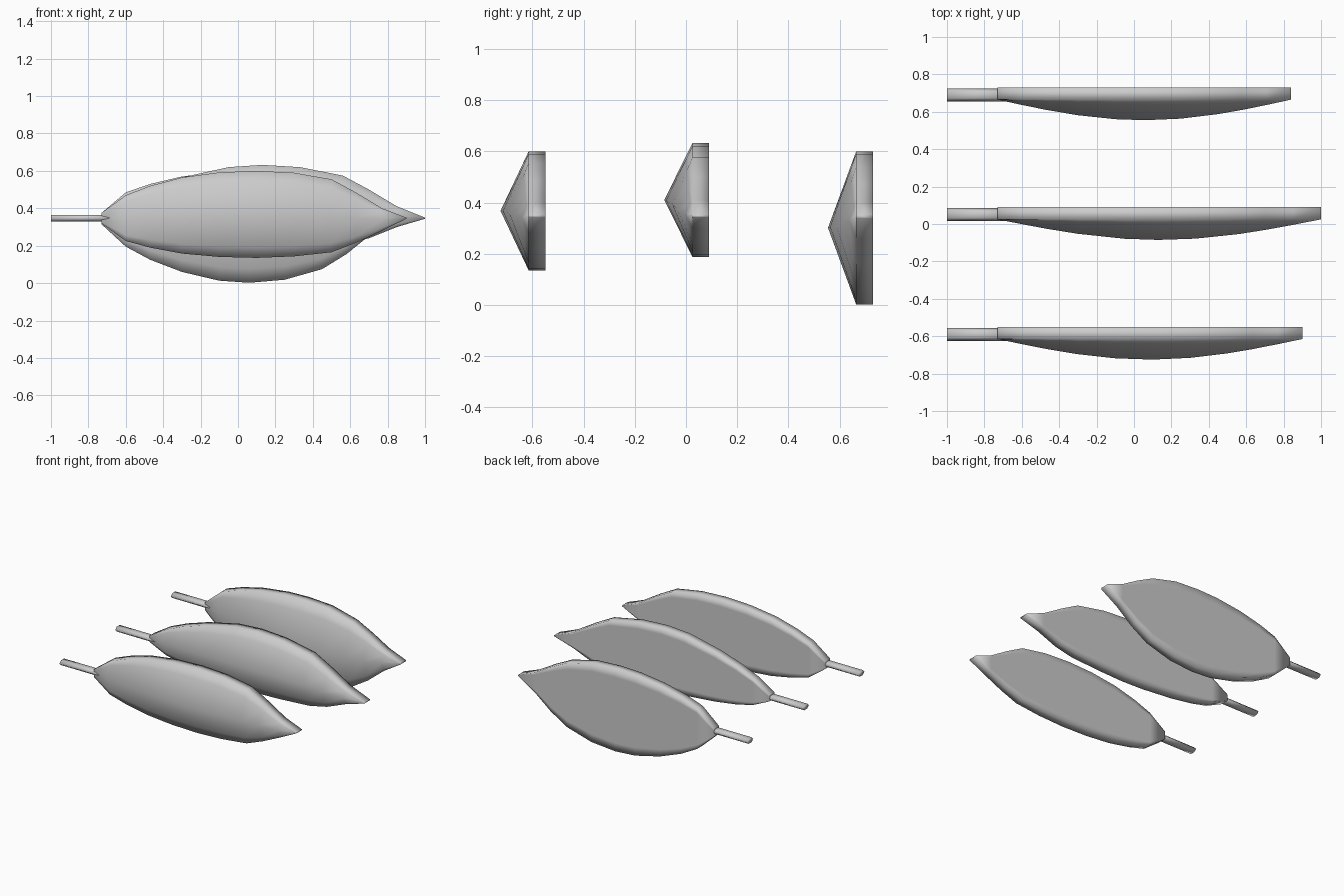
import bpy, bmesh, math

if "Cube" in bpy.data.objects:
    bpy.data.objects.remove(bpy.data.objects["Cube"])

START = -0.73
THICK = 0.065   # depth of the flat rim
RIDGE = 0.11    # how far the midrib rises in front of the rim


def loft(name, rings):
    """Skin a list of equal closed rings and cap both ends."""
    bm = bmesh.new()
    rows = [[bm.verts.new(p) for p in ring] for ring in rings]
    n = len(rows[0])
    for a, b in zip(rows, rows[1:]):
        for i in range(n):
            j = (i + 1) % n
            bm.faces.new((a[i], a[j], b[j], b[i]))
    bm.faces.new(rows[0][::-1])
    bm.faces.new(rows[-1])
    bmesh.ops.recalc_face_normals(bm, faces=bm.faces)
    me = bpy.data.meshes.new(name)
    bm.to_mesh(me)
    bm.free()
    ob = bpy.data.objects.new(name, me)
    bpy.context.collection.objects.link(ob)
    for f in me.polygons:
        f.use_smooth = True
    return ob


def leaf(name, back, stations):
    front = back - THICK
    length = stations[-1][0] - START
    rings = []
    for x, hi, lo in stations:
        mid, half = (hi + lo) / 2, (hi - lo) / 2
        rise = RIDGE * math.sin(math.pi * (x - START) / length)
        ring = [(x, front - rise * (1 - abs(f)), mid + half * f)
                for f in (-1, -0.75, 0, 0.75, 1)]
        ring += [(x, back, mid + half * f) for f in (1, 0.8, 0, -0.8, -1)]
        rings.append(ring)
    loft(name, rings)


def stem(name, back):
    # flattened six-sided stalk running into the leaf base
    cy = back - 0.04
    loft(name, [[(x, cy + 0.035 * math.cos(k * math.pi / 3),
                  0.348 + 0.02 * math.sin(k * math.pi / 3)) for k in range(6)]
                for x in (-1.0, -0.6)])


# outline stations: x, upper z, lower z
leaves = {
    "front": (-0.55, [
        (START, 0.375, 0.32), (-0.6, 0.47, 0.225), (-0.47, 0.52, 0.19),
        (-0.3, 0.565, 0.158), (-0.1, 0.592, 0.14), (0.1, 0.60, 0.135),
        (0.3, 0.59, 0.143), (0.5, 0.555, 0.165), (0.63, 0.485, 0.215),
        (0.77, 0.40, 0.28), (0.9, 0.35, 0.344)]),
    "middle": (0.09, [
        (START, 0.375, 0.33), (-0.6, 0.455, 0.27), (-0.47, 0.51, 0.24),
        (-0.3, 0.565, 0.215), (-0.05, 0.62, 0.193), (0.13, 0.632, 0.188),
        (0.33, 0.62, 0.195), (0.56, 0.575, 0.21), (0.7, 0.50, 0.24),
        (0.85, 0.41, 0.30), (1.0, 0.35, 0.344)]),
    "back": (0.73, [
        (START, 0.375, 0.315), (-0.6, 0.485, 0.195), (-0.47, 0.53, 0.125),
        (-0.3, 0.57, 0.06), (-0.1, 0.595, 0.013), (0.06, 0.60, 0.002),
        (0.25, 0.59, 0.018), (0.45, 0.54, 0.075), (0.58, 0.475, 0.155),
        (0.71, 0.40, 0.26), (0.84, 0.35, 0.34)]),
}
for name, (back, stations) in leaves.items():
    leaf(name + "_leaf", back, stations)
    stem(name + "_stem", back)
